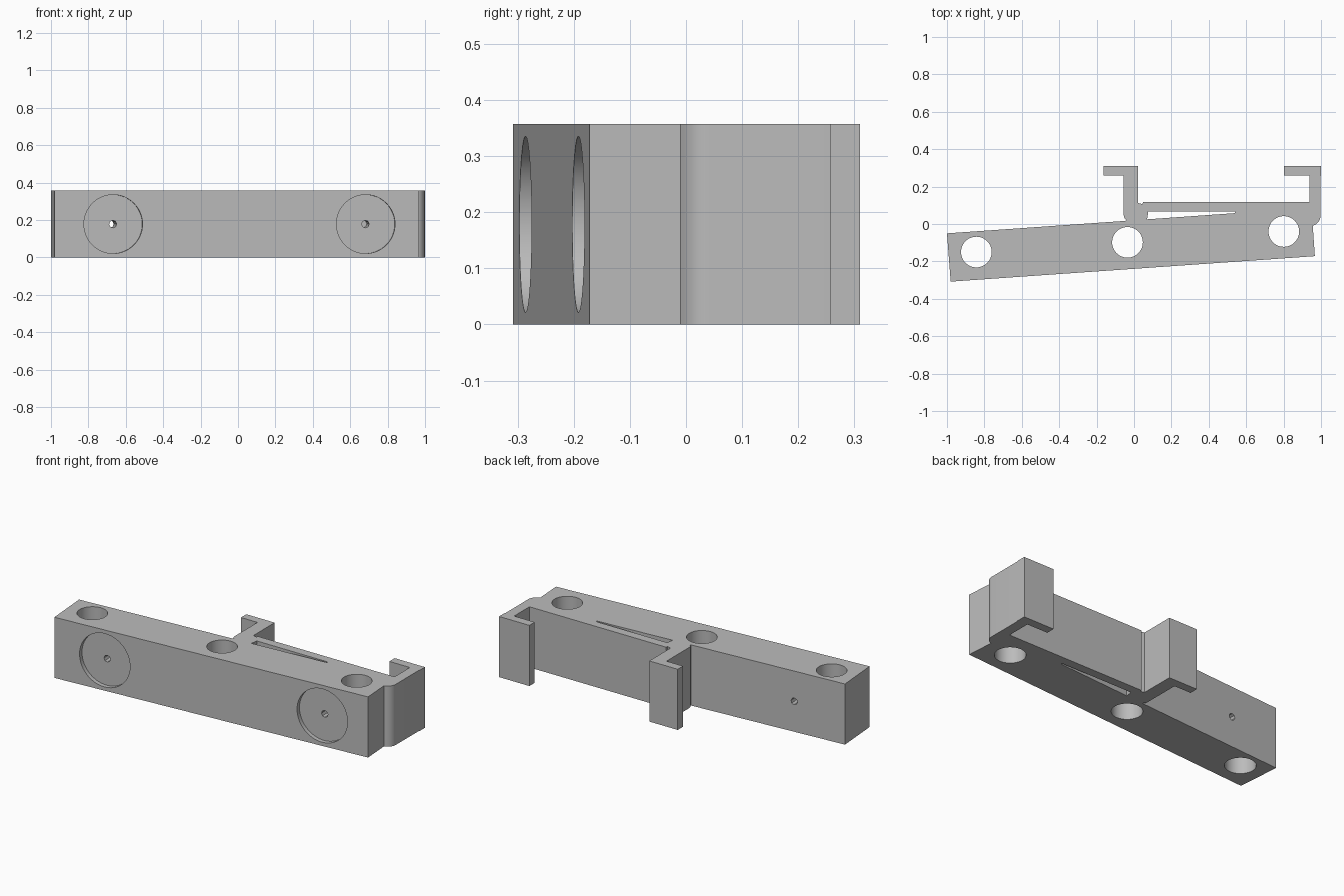
import bpy, bmesh, math
from mathutils import Vector, Matrix

cube = bpy.data.objects.get("Cube")
if cube:
    bpy.data.objects.remove(cube, do_unlink=True)

HEIGHT = 0.357
MID = HEIGHT / 2
TILT = math.radians(4)
AXIS = Vector((-math.sin(TILT), math.cos(TILT), 0))   # into the front face

grey = bpy.data.materials.new("plain_grey")
grey.use_nodes = True
grey.diffuse_color = (0.5, 0.5, 0.5, 1)
grey.node_tree.nodes["Principled BSDF"].inputs["Base Color"].default_value = (0.5, 0.5, 0.5, 1)


def finish(bm, name):
    bmesh.ops.recalc_face_normals(bm, faces=bm.faces)
    mesh = bpy.data.meshes.new(name)
    bm.to_mesh(mesh)
    bm.free()
    mesh.materials.append(grey)
    obj = bpy.data.objects.new(name, mesh)
    bpy.context.collection.objects.link(obj)
    return obj


def prism(name, outline, low, high):
    bm = bmesh.new()
    base = bm.faces.new([bm.verts.new((x, y, low)) for x, y in outline])
    moved = bmesh.ops.extrude_face_region(bm, geom=[base])["geom"]
    verts = [v for v in moved if isinstance(v, bmesh.types.BMVert)]
    bmesh.ops.translate(bm, verts=verts, vec=(0, 0, high - low))
    return finish(bm, name)


def cylinder(name, centre, axis, radius, length, sides):
    bm = bmesh.new()
    turn = Vector((0, 0, 1)).rotation_difference(axis).to_matrix().to_4x4()
    bmesh.ops.create_cone(bm, cap_ends=True, segments=sides, radius1=radius,
                          radius2=radius, depth=length,
                          matrix=Matrix.Translation(centre) @ turn)
    return finish(bm, name)


def arc(cx, cy, r, start, end, steps=8):
    angles = [math.radians(start + (end - start) * i / steps) for i in range(steps + 1)]
    return [(cx + r * math.cos(a), cy + r * math.sin(a)) for a in angles]


def cut(target, cutter):
    cutter.hide_render = True
    mod = target.modifiers.new("cut", 'BOOLEAN')
    mod.operation = 'DIFFERENCE'
    mod.solver = 'EXACT'
    mod.object = cutter
    bpy.context.view_layer.objects.active = target
    bpy.ops.object.modifier_apply(modifier=mod.name)
    bpy.data.objects.remove(cutter, do_unlink=True)


# Tilted bar with the straight spring arm and two hooked legs
outline = [(-1, -0.05), (-0.98, -0.308), (0.967, -0.172), (0.956, -0.01)]
outline += arc(0.945, 0.043, 0.052, -70, 0)                    # rounded outer leg foot
outline += [(0.997, 0.257), (1, 0.257), (1, 0.31), (0.803, 0.31), (0.803, 0.26),
            (0.937, 0.26), (0.937, 0.117), (0.048, 0.117), (0.045, 0.106),
            (0.022, 0.112), (0.022, 0.31), (-0.163, 0.31), (-0.163, 0.26), (-0.055, 0.26)]
outline += arc(-0.025, 0.047, 0.03, 180, 235, 5)               # rounded inner leg foot
outline += [(-0.045, 0.0168)]
body = prism("hooked_bar", outline, 0, HEIGHT)

# Tapered slot under the spring arm
cut(body, prism("slot_cutter", [(0.07, 0.025), (0.54, 0.058), (0.54, 0.066), (0.076, 0.066)],
                -0.1, HEIGHT + 0.1))

# Vertical mounting holes
for x, y in ((-0.843, -0.15), (-0.035, -0.098), (0.801, -0.04)):
    cut(body, cylinder("mount_cutter", Vector((x, y, MID)), Vector((0, 0, 1)), 0.082, 1, 48))

# Round front recesses with a small bore in the middle of each
for x, bore in ((-0.667, 0.6), (0.683, 0.4)):
    face = Vector((x, -0.308 + (x + 0.98) * math.tan(TILT), MID))
    cut(body, cylinder("recess_cutter", face, AXIS, 0.157, 0.05, 64))
    cut(body, cylinder("bore_cutter", face, AXIS, 0.02, bore, 8))

# Smooth the round walls only
bpy.ops.object.select_all(action='DESELECT')
body.select_set(True)
bpy.context.view_layer.objects.active = body
bpy.ops.object.shade_smooth_by_angle(angle=math.radians(25))
